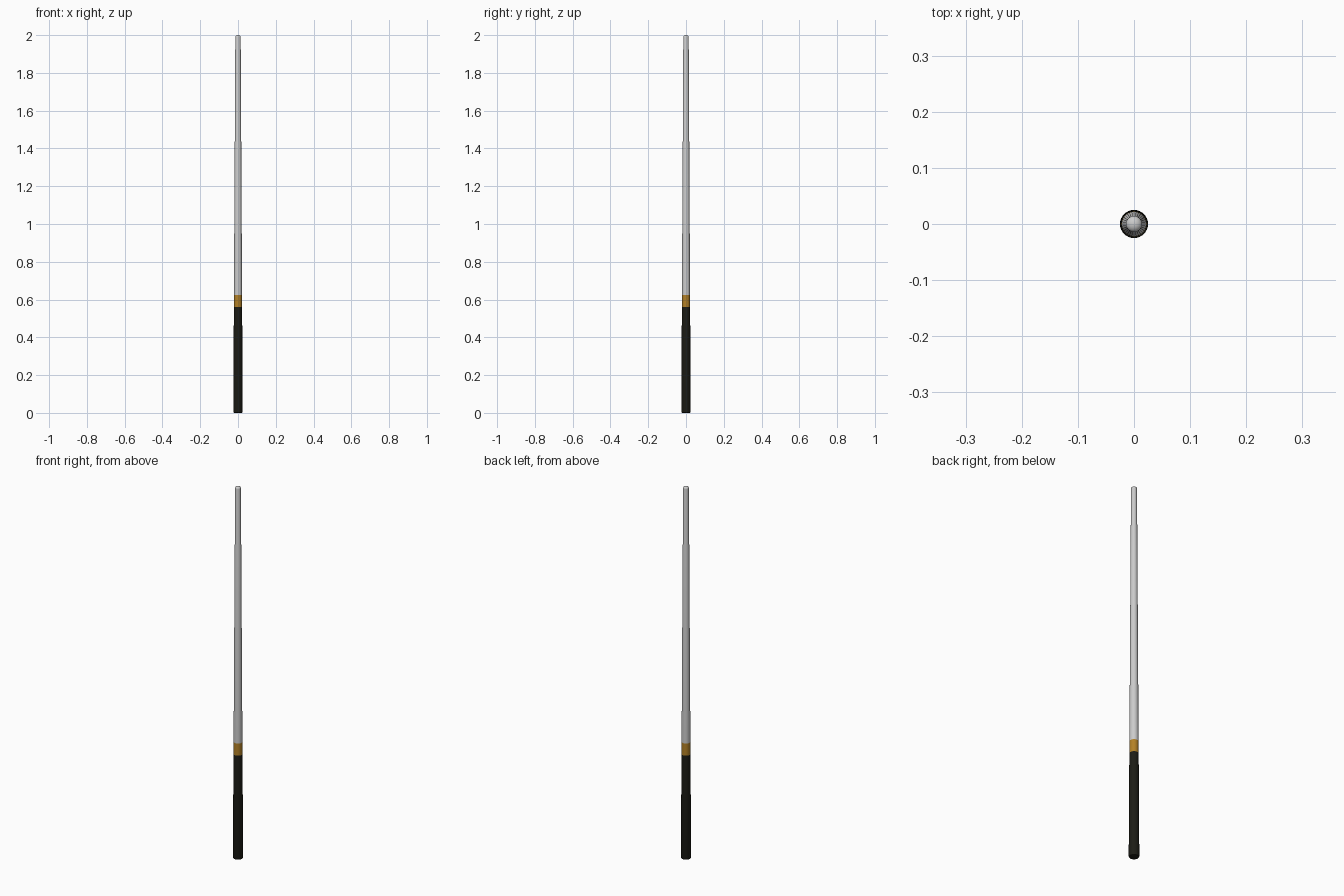
import bpy, math

if "Cube" in bpy.data.objects:
    bpy.data.objects.remove(bpy.data.objects["Cube"])

SIDES = 32
R0, R1 = 0.025, 0.0142      # radius at butt and at tip

def taper(z):
    return R0 + (R1 - R0) * z / 2.0

def lathe(name, profile, color=None):
    """Revolve (radius, z) rings into a closed solid."""
    verts, faces = [], []
    for r, z in profile:
        for i in range(SIDES):
            a = 2 * math.pi * i / SIDES
            verts.append((r * math.cos(a), r * math.sin(a), z))
    for k in range(len(profile) - 1):
        for i in range(SIDES):
            j = (i + 1) % SIDES
            a, b = k * SIDES, (k + 1) * SIDES
            faces.append((a + i, a + j, b + j, b + i))
    faces.append(tuple(reversed(range(SIDES))))
    top = (len(profile) - 1) * SIDES
    faces.append(tuple(range(top, top + SIDES)))
    mesh = bpy.data.meshes.new(name)
    mesh.from_pydata(verts, [], faces)
    ob = bpy.data.objects.new(name, mesh)
    bpy.context.collection.objects.link(ob)
    if color:
        mat = bpy.data.materials.new(name)
        mat.diffuse_color = color
        mat.use_nodes = True
        mat.node_tree.nodes["Principled BSDF"].inputs["Base Color"].default_value = mat.diffuse_color
        mesh.materials.append(mat)
    bpy.ops.object.select_all(action='DESELECT')
    ob.select_set(True)
    bpy.context.view_layer.objects.active = ob
    bpy.ops.object.shade_smooth_by_angle(angle=math.radians(35))
    return ob

# Black butt with a softened lower edge
lathe("butt", [(R0 - 0.005, 0), (R0 - 0.0015, 0.0015), (R0, 0.005),
               (taper(0.56), 0.56)], (0.012, 0.012, 0.008, 1))

# Orange-brown collar
lathe("collar", [(taper(0.56), 0.56), (taper(0.625), 0.625)],
      (0.45, 0.22, 0.02, 1))

# Long tapering shaft with a domed tip
base = 1.99
dome = [(R1 * math.cos(t), base + 0.01 * math.sin(t))
        for t in (math.radians(d) for d in (0, 20, 40, 60, 75, 88))]
lathe("shaft", [(taper(0.625), 0.625)] + dome)
